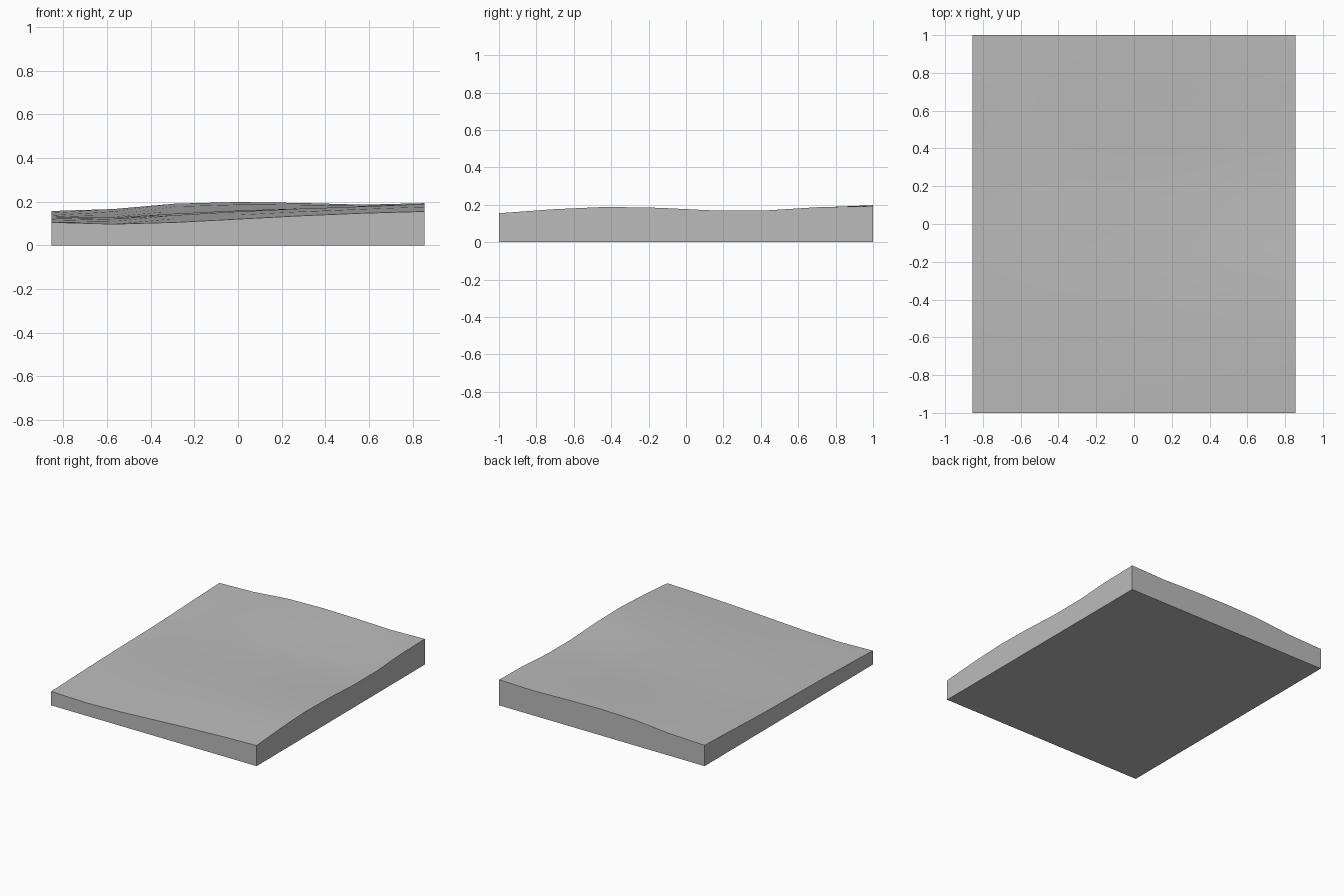
import bpy, bmesh, math

cube = bpy.data.objects.get("Cube")
if cube:
    bpy.data.objects.remove(cube, do_unlink=True)

HALF_X, HALF_Y = 0.855, 1.0

# Rim heights: front and back run along x, left and right sides run along y
FRONT = [0.105, 0.097, 0.105, 0.12, 0.135, 0.147, 0.155]
BACK = [0.157, 0.166, 0.191, 0.198, 0.194, 0.186, 0.193]
LOW_X = [0.105, 0.113, 0.121, 0.126, 0.130, 0.137, 0.148, 0.157]
HIGH_X = [0.155, 0.176, 0.189, 0.184, 0.170, 0.170, 0.188, 0.193]
NX, NY = len(FRONT) - 1, len(LOW_X) - 1


def lerp(a, b, t):
    return a + (b - a) * t


def ground_height(i, j):
    """Blend the four rim profiles across the slab."""
    u, v = i / NX, j / NY
    across = lerp(FRONT[i], BACK[i], v)
    along = lerp(LOW_X[j], HIGH_X[j], u)
    corners = lerp(lerp(FRONT[0], FRONT[-1], u), lerp(BACK[0], BACK[-1], u), v)
    return across + along - corners


# Rolling top surface
bm = bmesh.new()
rows = [[bm.verts.new((lerp(-HALF_X, HALF_X, i / NX),
                       lerp(-HALF_Y, HALF_Y, j / NY),
                       ground_height(i, j)))
         for i in range(NX + 1)] for j in range(NY + 1)]
for j in range(NY):
    for i in range(NX):
        bm.faces.new((rows[j][i], rows[j][i + 1], rows[j + 1][i + 1], rows[j + 1][i]))

# Vertical sides and flat underside
rim = [e for e in bm.edges if e.is_boundary]
skirt = bmesh.ops.extrude_edge_only(bm, edges=rim)["geom"]
for v in skirt:
    if isinstance(v, bmesh.types.BMVert):
        v.co.z = 0
bmesh.ops.contextual_create(bm, geom=[e for e in bm.edges if e.is_boundary])
bmesh.ops.recalc_face_normals(bm, faces=bm.faces)

mesh = bpy.data.meshes.new("ground_slab")
bm.to_mesh(mesh)
bm.free()
slab = bpy.data.objects.new("ground_slab", mesh)
bpy.context.collection.objects.link(slab)

# Plain grey material
grey = bpy.data.materials.new("stone grey")
grey.use_nodes = True
colour = (0.5, 0.5, 0.5, 1)
grey.diffuse_color = colour
grey.node_tree.nodes["Principled BSDF"].inputs["Base Color"].default_value = colour
mesh.materials.append(grey)

# Soft top with crisp rim
bpy.ops.object.select_all(action='DESELECT')
slab.select_set(True)
bpy.context.view_layer.objects.active = slab
bpy.ops.object.shade_smooth_by_angle(angle=math.radians(30))
